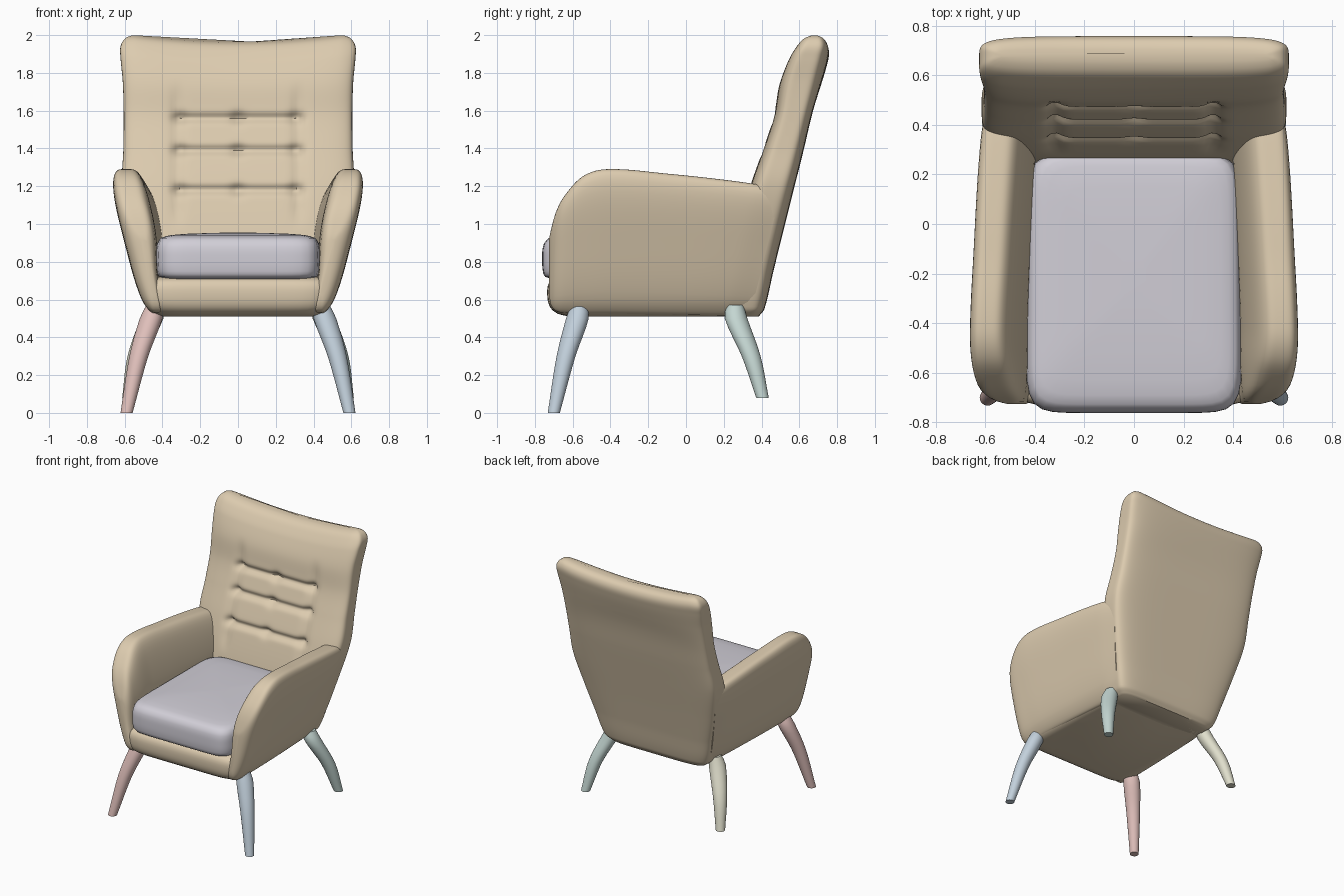
import bpy, bmesh, math

if "Cube" in bpy.data.objects:
    bpy.data.objects.remove(bpy.data.objects["Cube"])


def material(name, rgb):
    m = bpy.data.materials.new(name)
    m.diffuse_color = (*rgb, 1)
    m.use_nodes = True
    m.node_tree.nodes["Principled BSDF"].inputs["Base Color"].default_value = m.diffuse_color
    return m


def sample(keys, t):
    """Smooth (Catmull-Rom) interpolation of a key row; first column is the position."""
    i = max(j for j in range(len(keys) - 1) if keys[j][0] <= t + 1e-9)
    a, b = keys[i], keys[i + 1]
    p, q = keys[max(i - 1, 0)], keys[min(i + 2, len(keys) - 1)]
    h = b[0] - a[0]
    f = (t - a[0]) / h
    out = [t]
    for k in range(1, len(a)):
        m0 = (b[k] - p[k]) / (b[0] - p[0]) * h
        m1 = (q[k] - a[k]) / (q[0] - a[0]) * h
        out.append((2*f**3 - 3*f**2 + 1) * a[k] + (f**3 - 2*f**2 + f) * m0
                   + (3*f**2 - 2*f**3) * b[k] + (f**3 - f**2) * m1)
    return out


def loft(name, keys, place, mat, n=2, seg=64, step=0.02):
    """Skin superellipse rings; place(u, v, row) maps the unit ring to space."""
    ring = []
    for i in range(seg):
        a = 2 * math.pi * i / seg
        c, s = math.cos(a), math.sin(a)
        r = (abs(c)**n + abs(s)**n) ** (-1 / n)
        ring.append((r * c, r * s))
    ts = []
    for a, b in zip(keys, keys[1:]):
        m = max(2, math.ceil((b[0] - a[0]) / step))
        ts += [a[0] + (b[0] - a[0]) * k / m for k in range(m)]
    ts.append(keys[-1][0])
    bm = bmesh.new()
    rows = []
    for t in ts:
        row = sample(keys, t)
        rows.append([bm.verts.new(place(u, v, row)) for u, v in ring])
    for lo, hi in zip(rows, rows[1:]):
        for i in range(seg):
            j = (i + 1) % seg
            bm.faces.new((lo[i], lo[j], hi[j], hi[i]))
    bm.faces.new(rows[0])
    bm.faces.new(rows[-1])
    bmesh.ops.recalc_face_normals(bm, faces=bm.faces)
    me = bpy.data.meshes.new(name)
    bm.to_mesh(me)
    bm.free()
    ob = bpy.data.objects.new(name, me)
    bpy.context.collection.objects.link(ob)
    me.materials.append(mat)
    bpy.context.view_layer.objects.active = ob
    bpy.ops.object.select_all(action='DESELECT')
    ob.select_set(True)
    bpy.ops.object.shade_smooth_by_angle(angle=math.radians(50))
    return ob


def smooth(a, b, x):
    f = min(max((x - a) / (b - a), 0), 1)
    return f * f * (3 - 2 * f)


def bump(d, w):
    return math.exp(-(d / w) ** 2)


tan = material("tan_fabric", (0.72, 0.60, 0.43))
grey = material("cushion_fabric", (0.64, 0.62, 0.68))


# Tufted backrest: rows are height, half width, front y, rear y
def tuft(x, z):
    ax = abs(x)
    inside = 1 - smooth(0.29, 0.36, ax)
    d = 0.0
    for zi in (1.56, 1.39, 1.18):
        d += 0.024 * bump(z - zi, 0.022) * inside
        for xi in (0, 0.31):
            d += 0.022 * bump(math.hypot(ax - xi, z - zi), 0.035)
    d += 0.014 * bump(ax - 0.32, 0.03) * smooth(0.95, 1.1, z) * (1 - smooth(1.62, 1.8, z))
    return d


def place_back(u, v, row):
    z, hw, yf, yr = row
    x = hw * u
    y = (yf + yr) / 2 + (yr - yf) / 2 * v
    if v < 0:
        y += tuft(x, z) * min(1, -1.3 * v)
    dip = 0.035 * (1 - min(1, (x / 0.55) ** 2)) * smooth(1.6, 1.95, z)
    return (x, y, z - dip)


back_keys = [(0.51, 0.40, 0.20, 0.385), (0.55, 0.445, 0.20, 0.415), (0.75, 0.505, 0.235, 0.463),
             (0.95, 0.56, 0.27, 0.512), (1.2, 0.612, 0.34, 0.575), (1.4, 0.607, 0.41, 0.625),
             (1.57, 0.605, 0.465, 0.665), (1.75, 0.61, 0.495, 0.715), (1.88, 0.622, 0.54, 0.748),
             (1.94, 0.622, 0.575, 0.757), (1.98, 0.60, 0.61, 0.742), (1.996, 0.57, 0.645, 0.715),
             (2.0, 0.54, 0.67, 0.69)]
loft("backrest", back_keys, place_back, tan, n=5, seg=200, step=0.012)

# Arms: rows are y, top z, bottom z, thickness scale, outward shift
arm_keys = [(-0.725, 0.92, 0.62, 0.25, -0.02), (-0.715, 0.97, 0.57, 0.55, -0.012),
            (-0.69, 1.06, 0.54, 0.8, -0.005), (-0.65, 1.14, 0.53, 0.93, 0), (-0.55, 1.25, 0.525, 1, 0),
            (-0.42, 1.29, 0.525, 1, 0), (-0.1, 1.265, 0.52, 1, -0.012), (0.2, 1.215, 0.515, 1, -0.03),
            (0.34, 1.18, 0.515, 0.9, -0.045)]
outer = [(0.5, 0.46), (0.6, 0.515), (0.9, 0.60), (1.2, 0.668), (1.4, 0.68)]
inner = [(0.5, 0.38), (0.72, 0.42), (0.95, 0.435), (1.2, 0.485), (1.4, 0.54)]

for side, label in ((-1, "left"), (1, "right")):
    def place_arm(u, v, row):
        y, top, bot, s, shift = row
        z = (top + bot) / 2 + (top - bot) / 2 * v
        o, i = sample(outer, z)[1], sample(inner, z)[1]
        x = (o + i) / 2 + shift + s * (o - i) / 2 * u
        # the rear end leans with the backrest
        return (side * x, y + 0.25 * (z - 0.52) * smooth(-0.2, 0.34, y), z)
    loft(label + "_arm", arm_keys, place_arm, tan, n=4.5, seg=80)


# Seat base and cushion: rows are height, half width, front y, rear y
def place_slab(taper):
    def place(u, v, row):
        z, hw, yf, yr = row
        y = (yf + yr) / 2 + (yr - yf) / 2 * v
        return (hw * u * (1 - taper * (v + 1) / 2), y, z)
    return place


base_keys = [(0.51, 0.42, -0.62, 0.35), (0.525, 0.46, -0.68, 0.385), (0.56, 0.492, -0.72, 0.41),
             (0.63, 0.51, -0.735, 0.425), (0.69, 0.51, -0.725, 0.43), (0.715, 0.48, -0.69, 0.42),
             (0.722, 0.44, -0.64, 0.40)]
loft("seat_base", base_keys, place_slab(0.1), tan, n=9, seg=96)

cushion_keys = [(0.71, 0.39, -0.71, 0.25), (0.72, 0.42, -0.745, 0.275), (0.75, 0.433, -0.758, 0.285),
                (0.82, 0.436, -0.762, 0.285), (0.88, 0.433, -0.757, 0.285), (0.915, 0.42, -0.738, 0.28),
                (0.935, 0.385, -0.69, 0.26), (0.948, 0.28, -0.53, 0.15), (0.955, 0.05, -0.3, -0.15)]
loft("seat_cushion", cushion_keys, place_slab(0.015), grey, n=9, seg=96)

# Splayed tapered legs: rows are height, x, y, radius
front = [(0, 0.59, -0.70, 0.032), (0.3, 0.525, -0.635, 0.05), (0.5, 0.46, -0.575, 0.06),
         (0.57, 0.44, -0.565, 0.045)]
rear = [(0.08, 0.58, 0.405, 0.033), (0.3, 0.535, 0.345, 0.05), (0.5, 0.455, 0.265, 0.06),
        (0.57, 0.43, 0.26, 0.045)]
legs = (("front_left_leg", front, -1, (0.75, 0.53, 0.50)), ("front_right_leg", front, 1, (0.54, 0.63, 0.71)),
        ("rear_left_leg", rear, -1, (0.74, 0.73, 0.60)), ("rear_right_leg", rear, 1, (0.55, 0.67, 0.64)))
for name, keys, side, rgb in legs:
    loft(name, keys, lambda u, v, r: (side * (r[1] + r[3] * u), r[2] + r[3] * v, r[0]),
         material(name + "_paint", rgb), seg=32, step=0.05)
